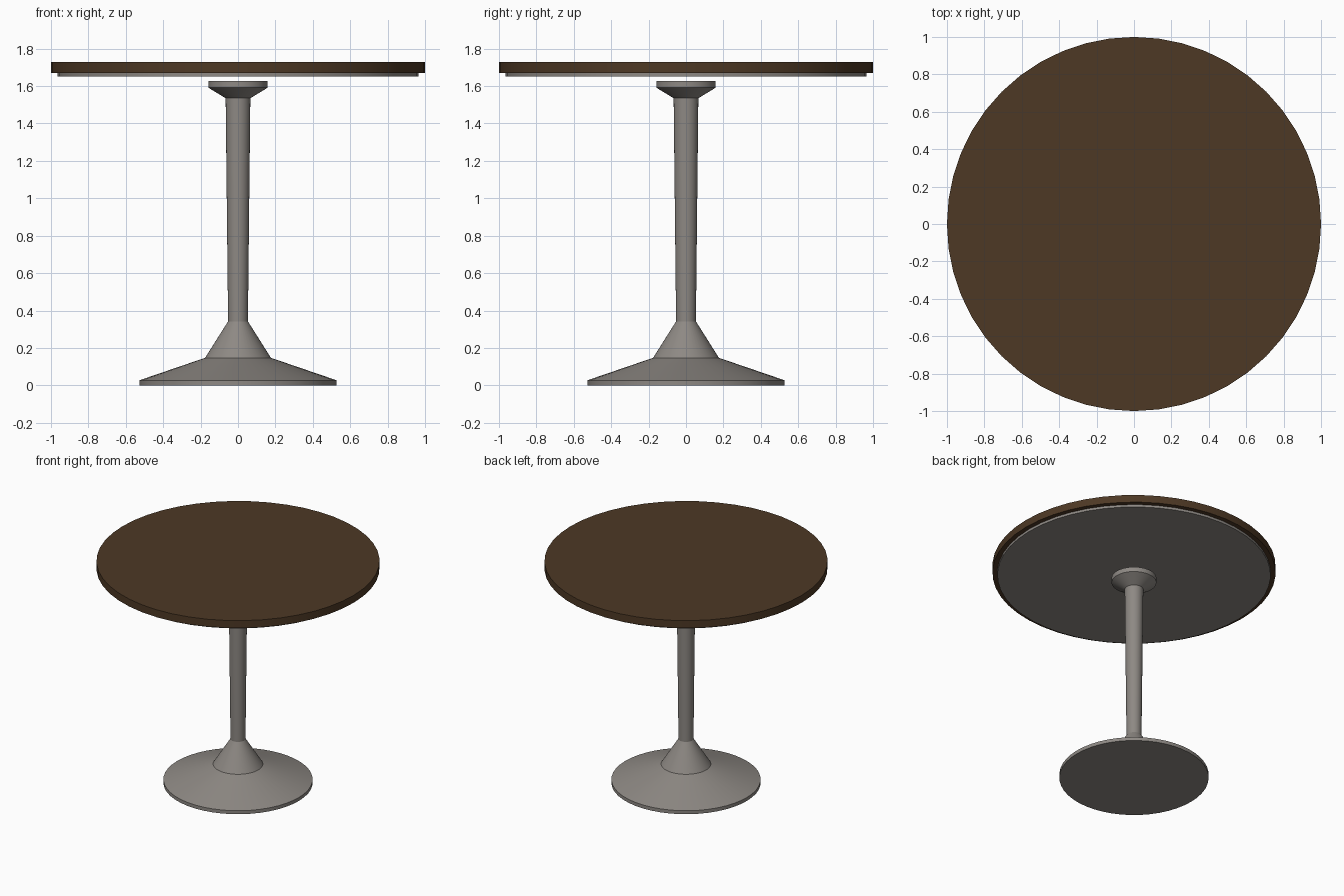
import bpy, bmesh, math

if "Cube" in bpy.data.objects:
    bpy.data.objects.remove(bpy.data.objects["Cube"])

SIDES = 48


def lathe(name, profile, color=None):
    """Closed round solid from (radius, z) rings listed bottom to top."""
    bm = bmesh.new()
    rings = []
    for r, z in profile:
        rings.append([bm.verts.new((r * math.cos(math.tau * i / SIDES),
                                    r * math.sin(math.tau * i / SIDES), z))
                      for i in range(SIDES)])
    for low, high in zip(rings, rings[1:]):
        for i in range(SIDES):
            j = (i + 1) % SIDES
            bm.faces.new((low[i], low[j], high[j], high[i]))
    bm.faces.new(rings[0][::-1])
    bm.faces.new(rings[-1])
    mesh = bpy.data.meshes.new(name)
    bm.to_mesh(mesh)
    bm.free()
    obj = bpy.data.objects.new(name, mesh)
    bpy.context.collection.objects.link(obj)
    if color:
        mat = bpy.data.materials.new(name + "_material")
        mat.diffuse_color = color
        mat.use_nodes = True
        mat.node_tree.nodes["Principled BSDF"].inputs["Base Color"].default_value = mat.diffuse_color
        mesh.materials.append(mat)
    # Smooth round sides, crisp rims
    bpy.ops.object.select_all(action='DESELECT')
    obj.select_set(True)
    bpy.context.view_layer.objects.active = obj
    bpy.ops.object.shade_smooth_by_angle(angle=math.radians(20))
    return obj


METAL = (0.27, 0.25, 0.23, 1)
WOOD = (0.075, 0.04, 0.018, 1)

# Wooden top and the thin plate beneath it
lathe("table_top", [(1.0, 1.671), (1.0, 1.729)], WOOD)
lathe("under_plate", [(0.965, 1.652), (0.965, 1.671)], METAL)

# Pedestal: flared foot, tapered column and mounting cap, one turned piece
# (the cap stops just short of the under plate)
lathe("pedestal", [(0.527, 0.0), (0.527, 0.027), (0.176, 0.147), (0.053, 0.342),
                   (0.066, 1.535), (0.158, 1.591), (0.158, 1.628)], METAL)
